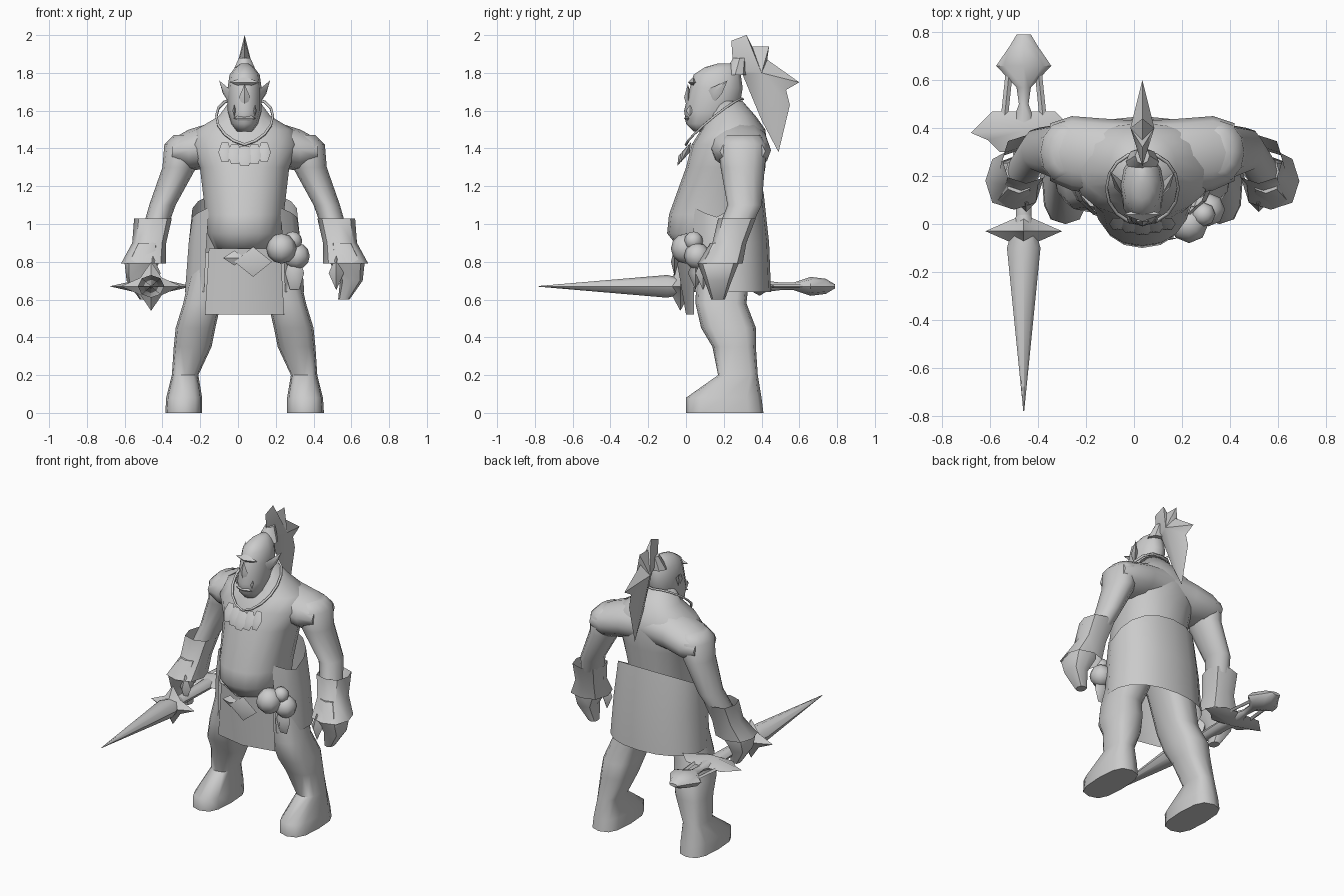
import bpy, bmesh
from math import sin, cos, radians, copysign, tau
from mathutils import Vector

cube = bpy.data.objects.get("Cube")
if cube:
    bpy.data.objects.remove(cube, do_unlink=True)

CENTRE = Vector((.035, 0, 0))       # centre line of the body
SWORD = Vector((-.46, 0, .67))      # axis of the sword

grey = bpy.data.materials.new("plain grey")
grey.use_nodes = True
grey.diffuse_color = (.6, .6, .6, 1)
for node in grey.node_tree.nodes:
    if node.type == 'BSDF_PRINCIPLED':
        node.inputs["Base Color"].default_value = grey.diffuse_color


def finish(ob, mirror=False, angle=45):
    """Colour, optional mirroring and smooth shading with sharp edges kept."""
    ob.data.materials.append(grey)
    if mirror:
        ob.modifiers.new("Mirror", 'MIRROR')
    bpy.ops.object.select_all(action='DESELECT')
    ob.select_set(True)
    bpy.context.view_layer.objects.active = ob
    bpy.ops.object.shade_smooth_by_angle(angle=radians(angle))


def place(name, data, location):
    ob = bpy.data.objects.new(name, data)
    ob.location = location
    bpy.context.collection.objects.link(ob)
    return ob


def build(name, verts, faces, mirror=False, angle=45):
    """Mesh object with its origin on the body's centre line."""
    mesh = bpy.data.meshes.new(name)
    mesh.from_pydata([Vector(v) - CENTRE for v in verts], [], faces)
    bm = bmesh.new()
    bm.from_mesh(mesh)
    bmesh.ops.recalc_face_normals(bm, faces=bm.faces)
    bm.to_mesh(mesh)
    bm.free()
    ob = place(name, mesh, CENTRE)
    finish(ob, mirror, angle)
    return ob


def loft(name, rings, sides=12, square=1, mirror=False, caps=True,
         gap=0, axis="z", angle=45):
    """Skin of oval rings (position, min a, max a, min b, max b) along an axis.
    A gap in degrees leaves the skin open towards the front."""
    count = sides + 1 if gap else sides
    verts, faces = [], []
    for t, a0, a1, b0, b1 in rings:
        for i in range(count):
            turn = radians(-90 + gap / 2 + (360 - gap) * i / sides)
            c, s = cos(turn), sin(turn)
            c, s = (copysign(abs(k) ** square, k) for k in (c, s))
            a = (a0 + a1 + c * (a1 - a0)) / 2
            b = (b0 + b1 + s * (b1 - b0)) / 2
            verts.append({"x": (t, a, b), "y": (a, t, b), "z": (a, b, t)}[axis])
    for row in range(0, len(verts) - count, count):
        for i in range(sides):
            j = (i + 1) % count
            faces.append((row + i, row + j, row + count + j, row + count + i))
    if caps and not gap:
        faces.append(range(count))
        faces.append(range(len(verts) - count, len(verts)))
    return build(name, verts, faces, mirror, angle)


def body(*rings):
    """Centred rings (height, half width, front, back)."""
    return [(z, CENTRE.x - w, CENTRE.x + w, front, back) for z, w, front, back in rings]


def limb(depth, *rings):
    """Rings (height, x, y, radius), stretched in y by depth."""
    return [(z, x - r, x + r, y - r * depth, y + r * depth) for z, x, y, r in rings]


def blade(*rings):
    """Rings along the sword (y, half width, half height)."""
    return [(y, SWORD.x - w, SWORD.x + w, SWORD.z - h, SWORD.z + h) for y, w, h in rings]


def lens(name, outline, depth, middle, mirror=False):
    """Closed outline drawn to a point on either side of its middle."""
    middle, depth = Vector(middle), Vector(depth)
    n = len(outline)
    faces = []
    for i in range(n):
        j = (i + 1) % n
        faces += [(i, j, n), (j, i, n + 1)]
    build(name, outline + [middle + depth, middle - depth], faces, mirror)


def gem(name, middle, size, sides=4, notch=1, lean=0, mirror=False):
    """Faceted stone or, with a notch below one, a star facing the front."""
    middle = Vector(middle)
    outline = []
    for i in range(sides):
        r = notch if i % 2 else 1
        x, z = (r * size[0] * cos(tau * i / sides), r * size[2] * sin(tau * i / sides))
        outline.append(middle + Vector((x, lean * z, z)))
    lens(name, outline, (0, size[1], 0), middle, mirror)


# Torso with a heavy belly, and the broad shoulders across it
loft("torso", body(
    (.85, .15, -.02, .3), (.95, .2, -.1, .37), (1.05, .21, -.09, .38),
    (1.3, .24, 0, .42), (1.42, .29, .03, .43), (1.5, .26, .08, .42),
    (1.57, .14, .12, .37), (1.65, .08, .14, .3)), sides=18, square=.9, angle=60)
loft("shoulders", [(CENTRE.x, .1, .43, 1.3, 1.57), (.2, .12, .44, 1.3, 1.54),
                   (.33, .14, .45, 1.28, 1.5), (.42, .18, .42, 1.32, 1.45)],
     mirror=True, angle=60, axis="x")

# Arms, cuffs and hands
loft("arm", limb(1.3, (1.47, .34, .3, .07), (1.42, .36, .3, .1), (1.3, .38, .3, .09),
                 (1.1, .47, .31, .07), (.85, .55, .2, .06)), mirror=True, angle=60)
loft("cuff", limb(1, (1.03, .52, .27, .1), (.9, .54, .23, .09), (.79, .57, .18, .12)),
     sides=8, square=.8, mirror=True, caps=False)
loft("hand", limb(1.2, (.9, .55, .2, .06), (.79, .58, .17, .09),
                  (.7, .6, .17, .06), (.6, .56, .17, .03)),
     sides=8, square=.8, mirror=True)
gem("thumb", (.52, .09, .74), (.04, .04, .09), mirror=True)

# Legs with feet
loft("leg", [
    (0, .26, .455, 0, .41), (.08, .26, .45, 0, .4), (.2, .28, .42, .17, .38),
    (.35, .21, .41, .14, .37), (.45, .19, .4, .08, .37), (.58, .16, .36, .05, .32),
    (.85, .05, .3, .06, .35)], square=.7, mirror=True, angle=55)

# Hide skirt, open at the front, with a top edge that dips at the hips
skirt = loft("hide_skirt", body((.64, .32, 0, .45), (.9, .3, -.01, .44), (1.1, .28, 0, .41)),
             sides=14, square=.9, gap=80)
for v in skirt.data.vertices:
    if v.co.z > 1:
        v.co.z = 1.03 + abs(v.co.y - .15) * .55

# Front apron with torn belt flaps
hem = []
for x in (-.21, 0, .21):
    hem += [(CENTRE.x + x, abs(x) / 5, .52), (CENTRE.x + x * .9, abs(x) / 2 - .06, .87)]
build("apron", hem, [(0, 2, 3, 1), (2, 4, 5, 3)])
gem("belt_flap", (.08, -.06, .8), (.1, .02, .08))
gem("small_belt_flap", (-.02, -.05, .82), (.06, .02, .04))

# Pouches and rag on the left hip
for name, spot, r in [("front_pouch", (.23, 0, .87), .08),
                      ("side_pouch", (.31, .06, .83), .07),
                      ("small_pouch", (.29, .04, .91), .05)]:
    bpy.ops.mesh.primitive_uv_sphere_add(segments=8, ring_count=6, radius=r, location=spot)
    bpy.context.object.name = name
    finish(bpy.context.object)
gem("hip_rag", (.3, .05, .74), (.05, .04, .1), sides=6)

# Head and face
loft("head", body(
    (1.49, .04, .04, .12), (1.53, .07, 0, .2), (1.6, .09, -.01, .28),
    (1.72, .09, .02, .3), (1.79, .08, .04, .29), (1.83, .05, .1, .27),
    (1.85, .02, .17, .24)), angle=60)
gem("brow", CENTRE + Vector((0, .04, 1.75)), (.08, .03, .03))
gem("nose", CENTRE + Vector((0, .01, 1.67)), (.03, .02, .07))
gem("lower_lip", CENTRE + Vector((0, .01, 1.56)), (.06, .02, .03))
gem("tusk", (.09, .02, 1.6), (.01, .02, .03), mirror=True)
lens("ear", [(.11, .11, 1.71), (.17, .22, 1.76), (.15, .19, 1.69), (.11, .14, 1.63)],
     (.02, -.01, 0), (.13, .16, 1.7), mirror=True)

# Topknot tie and ragged ponytail
loft("hair_tie", body((1.79, .07, .2, .32), (1.88, .03, .25, .32)), sides=8)
tail = [(.25, 1.82), (.24, 1.97), (.32, 2), (.35, 1.94), (.44, 1.94), (.43, 1.87),
        (.6, 1.75), (.53, 1.71), (.55, 1.63), (.49, 1.38), (.4, 1.55), (.3, 1.79)]
lens("ponytail", [CENTRE + Vector((0, y, z)) for y, z in tail],
     (.05, 0, 0), CENTRE + Vector((0, .4, 1.8)))

# Necklace cord draped over the shoulders, with shell pendants
curve = bpy.data.curves.new("necklace_cord", 'CURVE')
curve.dimensions = '3D'
curve.bevel_depth = .008
curve.bevel_resolution = 0
spline = curve.splines.new('POLY')
spline.points.add(15)
spline.use_cyclic_u = True
for i, point in enumerate(spline.points):
    c, s = cos(tau * i / 16), sin(tau * i / 16)
    point.co = (.15 * s, .15 - .15 * c, 1.54 - .12 * c + .03 * abs(s), 1)
curve.materials.append(grey)
place("necklace_cord", curve, CENTRE)
for k in range(-2, 3):
    drop = abs(k) / 100
    gem("shell_pendant", CENTRE + Vector((k * .052, drop - .02, 1.36 + drop)),
        (.045 - drop / 2, .02, .06), sides=6, lean=.5)

# Sword with star guard, rear guard, prongs and pommel
loft("sword_blade", blade((-.78, .002, .002), (-.1, .07, .06), (.04, .03, .03)),
     sides=8, axis="y")
gem("star_guard", SWORD - Vector((0, .03, 0)), (.16, .07, .13), sides=8, notch=.5)
loft("sword_grip", blade(
    (0, .03, .03), (.42, .05, .03), (.5, .02, .02), (.57, .03, .02),
    (.66, .115, .05), (.74, .06, .04), (.79, .03, .01)), sides=8, axis="y")
wing = [(.1, .3), (.15, .35), (.22, .38), (.13, .47)]
plate = wing + [(-x, y) for x, y in reversed(wing)]
lens("rear_guard", [SWORD + Vector((x, y, 0)) for x, y in plate],
     (0, 0, .05), SWORD + Vector((0, .39, 0)))
for side in (-1, 1):
    loft("pommel_prong", [(y, x - .015, x + .015, .66, .68) for y, x in
                          ((.45, SWORD.x + side * .08), (.64, SWORD.x + side * .06))],
         sides=4, axis="y")
